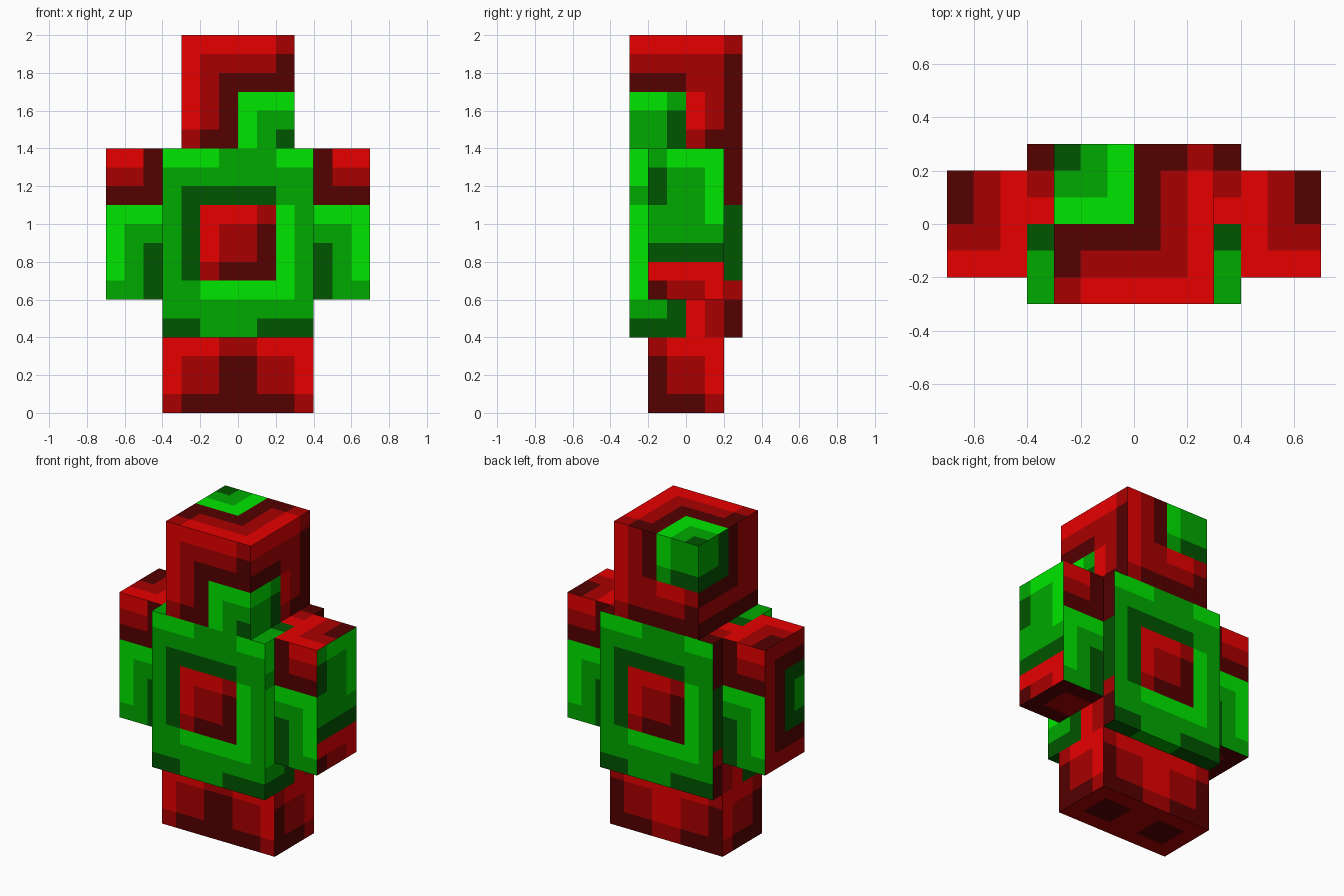
import bpy
import bmesh
from mathutils import Vector

CELL = 0.1

old = bpy.data.objects.get("Cube")
if old:
    bpy.data.objects.remove(old, do_unlink=True)


def make_material(name, colour):
    mat = bpy.data.materials.new(name)
    mat.use_nodes = True
    mat.diffuse_color = (*colour, 1)
    bsdf = next(n for n in mat.node_tree.nodes if n.type == "BSDF_PRINCIPLED")
    bsdf.inputs["Base Color"].default_value = (*colour, 1)
    bsdf.inputs["Roughness"].default_value = 0.9
    return mat


# Paint letters: upper case is bright, then mid, then dark
MATERIALS = {
    "R": make_material("bright red", (0.8, 0, 0)),
    "r": make_material("mid red", (0.4, 0, 0)),
    "d": make_material("dark red", (0.09, 0, 0)),
    "G": make_material("bright green", (0, 0.8, 0)),
    "g": make_material("mid green", (0, 0.4, 0)),
    "k": make_material("dark green", (0, 0.09, 0)),
}
LETTERS = "".join(MATERIALS)

# Each side: rightward and upward direction as seen from outside
X, Y, Z = Vector((1, 0, 0)), Vector((0, 1, 0)), Vector((0, 0, 1))
SIDES = {
    "front": (X, Z), "back": (-X, Z),
    "plus_x": (Y, Z), "minus_x": (-Y, Z),
    "top": (X, Y), "bottom": (X, -Y),
}


def bands(letters, width):
    """One full-width row per letter, top row first."""
    return " ".join(c * width for c in letters)


def flip(pattern):
    """Mirror a pattern left to right."""
    return " ".join(row[::-1] for row in pattern.split())


def transpose(pattern):
    """Swap the rows and columns of a pattern."""
    return " ".join("".join(column) for column in zip(*pattern.split()))


def beside(left, right):
    """Join two patterns side by side."""
    return " ".join(a + b for a, b in zip(left.split(), right.split()))


def painted_box(name, centre, size, paint):
    """Box of square cells, each side coloured by a pattern of letters."""
    bm = bmesh.new()
    centre, half = Vector(centre), Vector(size) / 2
    for side, (right, up) in SIDES.items():
        normal = right.cross(up)
        reach = [sum(abs(a * h) for a, h in zip(axis, half))
                 for axis in (right, up, normal)]
        corner = centre - right * reach[0] + up * reach[1] + normal * reach[2]
        for j, row in enumerate(paint[side].split()):
            for i, letter in enumerate(row):
                p = corner + (right * i - up * (j + 1)) * CELL
                quad = (p, p + right * CELL, p + (right + up) * CELL, p + up * CELL)
                face = bm.faces.new([bm.verts.new(v) for v in quad])
                face.material_index = LETTERS.index(letter)
    bmesh.ops.remove_doubles(bm, verts=bm.verts, dist=CELL / 100)
    mesh = bpy.data.meshes.new(name)
    bm.to_mesh(mesh)
    bm.free()
    for mat in MATERIALS.values():
        mesh.materials.append(mat)
    obj = bpy.data.objects.new(name, mesh)
    bpy.context.collection.objects.link(obj)


# Head, with a green block pattern on two opposite corners
face = "RRRRRr Rrrrrd Rrdddd RrdGGG RrdGgg rddGgk"
cheek = "RRRRRr rrrrrd dddrrd GGgRrd ggkRrd ggkrdd"
painted_box("head", (0, 0, 1.7), (0.6, 0.6, 0.6), {
    "front": face, "top": face[::-1],
    "plus_x": cheek, "back": transpose(cheek),
    "minus_x": "ggkdrr ggkdrr kkkdrr ddddrr rrrrrr dddddd",
    "bottom": bands("dddddd", 6),
})

# Torso, with the square emblem on front and back
hem = "kkgggkkk"
emblem = ("GGGgggGG gggggggg gkkkkkgg gkRRRrGg gkRrrdGg "
          "gkRrrdGg gkrdddGg ggGGGGGg gggggggg " + hem)
flank = ("Gggggd Gggggd gggggd Gggggk Gggggk "
         "Gggggk Gggggk Gggggr ggkRrd kkkRrd")
painted_box("torso", (0, 0, 0.9), (0.8, 0.6, 1), {
    "front": emblem, "back": emblem,
    "plus_x": flank, "minus_x": flip(flank),
    "top": bands("drRkgg", 8),
    "bottom": " ".join((hem, bands("gggg", 8), flip(hem))),
})

# Arms: mirrored sleeves, each with its own outer side
sleeve = "RRd rrd ddd GGG Ggg Ggk Ggk ggk"
shoulder = "drR drR rrR RRR"
hand = "ddd drr drr ddd"
inner = bands("gggggggg", 4)
painted_box("right_arm", (-0.55, 0, 1), (0.3, 0.4, 0.8), {
    "front": sleeve, "back": flip(sleeve),
    "minus_x": "rrrr rddd rdkk rdkg rdkg rdkk rddd rrrr",
    "plus_x": inner, "top": shoulder, "bottom": hand,
})
painted_box("left_arm", (0.55, 0, 1), (0.3, 0.4, 0.8), {
    "front": flip(sleeve), "back": sleeve,
    "plus_x": "gGGG kggG kggG gggG gggg kkkk RRRR drrR",
    "minus_x": inner, "top": flip(shoulder), "bottom": flip(hand),
})

# Legs, joined in one block
leg_side = "rRRR drrR drrR dddr"
painted_box("legs", (0, 0, 0.2), (0.8, 0.4, 0.4), {
    "front": beside(flip(leg_side), leg_side),
    "back": beside(leg_side, flip(leg_side)),
    "plus_x": leg_side, "minus_x": flip(leg_side),
    "top": bands("dddd", 8),
    "bottom": "rrrrrrrr rddrrddr rddrrddr rrrrrrrr",
})
